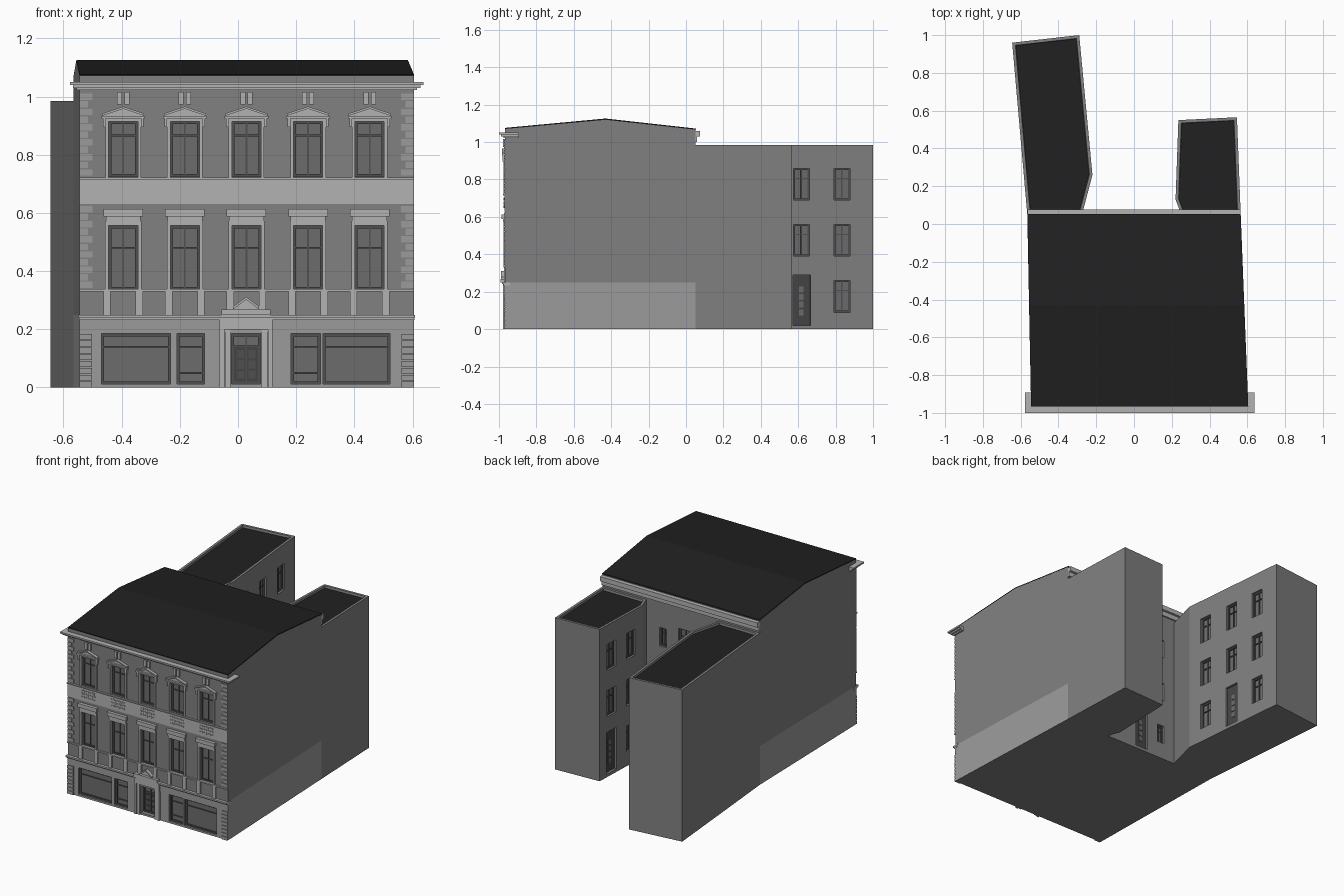
import bpy, bmesh
from mathutils import Matrix, Vector

if "Cube" in bpy.data.objects:
    bpy.data.objects.remove(bpy.data.objects["Cube"])

def mat(name, v):
    m = bpy.data.materials.new(name)
    m.diffuse_color = (v, v, v, 1)
    m.use_nodes = True
    m.node_tree.nodes["Principled BSDF"].inputs["Base Color"].default_value = m.diffuse_color
    return m

WALL, GROUND, TRIM = mat("wall", .22), mat("ground_wall", .33), mat("trim", .45)
ROOF, FRAME, GLASS, DOOR = mat("roof", .015), mat("frame", .08), mat("glass", .15), mat("door", .06)

def obj(name, bm, *mats):
    bmesh.ops.recalc_face_normals(bm, faces=bm.faces)
    me = bpy.data.meshes.new(name)
    bm.to_mesh(me)
    o = bpy.data.objects.new(name, me)
    bpy.context.collection.objects.link(o)
    for m in mats:
        me.materials.append(m)
    return o

def loft(bm, a, b):
    """Closed solid between two matching outlines."""
    va, vb = [bm.verts.new(p) for p in a], [bm.verts.new(p) for p in b]
    n = len(va)
    bm.faces.new(va)
    top = bm.faces.new(vb[::-1])
    for i in range(n):
        j = (i + 1) % n
        bm.faces.new((va[i], vb[i], vb[j], va[j]))
    return top

def poly(bm, M, pts, y0, y1):
    """Outline in the wall plane (x, z), extruded through depth y."""
    loft(bm, [M @ Vector((x, y0, z)) for x, z in pts], [M @ Vector((x, y1, z)) for x, z in pts])

def box(bm, M, x0, x1, y0, y1, z0, z1):
    poly(bm, M, [(x0, z0), (x1, z0), (x1, z1), (x0, z1)], y0, y1)

def wall_frame(p, q):
    """Local frame on a wall: x along it, y into it, z up."""
    x = Vector((q[0] - p[0], q[1] - p[1], 0)).normalized()
    z = Vector((0, 0, 1))
    M = Matrix((x, z.cross(x), z)).transposed().to_4x4()
    M.translation = (p[0], p[1], 0)
    return M

XL, XR, YF, YB, XBL, XBR = -.545, .605, -.967, .05, -.565, .565
FRONT = wall_frame((0, YF), (1, YF))
BACK = wall_frame((0, YB), (-1, YB))
LEFT = wall_frame((-.22, .26), (-.29, 1.0))
RIGHT = wall_frame((.235, .55), (.22, .13))

frames, glass, doors, trim, quoins, ornament = (bmesh.new() for _ in range(6))
cuts = {k: bmesh.new() for k in ("main", "left", "right")}

def opening(host, M, x0, x1, z0, z1, mull=(), trans=(), d=.025, b=.009):
    box(cuts[host], M, x0, x1, -.02, d, z0, z1)
    f0, f1 = d - .012, d + .001
    for r in ((x0, x0 + b, z0, z1), (x1 - b, x1, z0, z1), (x0 + b, x1 - b, z0, z0 + b), (x0 + b, x1 - b, z1 - b, z1)):
        box(frames, M, r[0], r[1], f0, f1, r[2], r[3])
    for m in mull:
        box(frames, M, m - .003, m + .003, f0 + .003, f1, z0 + b, z1 - b)
    for t in trans:
        box(frames, M, x0 + b, x1 - b, f0 + .002, f1, t - .003, t + .003)
    box(glass, M, x0 + b, x1 - b, d - .004, f1, z0 + b, z1 - b)

def window(host, M, x, z0, w=.085, h=.17):
    opening(host, M, x - w / 2, x + w / 2, z0, z0 + h, (x,), (z0 + h * .68,))

def door(host, M, x, z0, z1, w=.095):
    box(cuts[host], M, x - w / 2, x + w / 2, -.02, .025, z0, z1)
    box(doors, M, x - w / 2, x + w / 2, .015, .026, z0, z1)
    for k in range(4):
        a = z0 + (z1 - z0) * (.2 + .15 * k)
        box(glass, M, x - .012, x + .012, .012, .016, a, a + .032)

def chevron(M, x, w, z0, z1, t, depth):
    poly(trim, M, [(x - w, z0), (x, z1 - t), (x + w, z0), (x + w, z0 + t), (x, z1), (x - w, z0 + t)], -depth, 0)
    poly(trim, M, [(x - w, z0), (x + w, z0), (x, z1 - t)], -depth * .3, 0)

# Street facade: five window bays
for i in range(5):
    x = .029 + (i - 2) * .2118
    # upper window with surround and pediment
    opening("main", FRONT, x - .05, x + .05, .725, .915, (x,), (.866,))
    for s in (-1, 1):
        a, c = sorted((x + s * .05, x + s * .061))
        box(trim, FRONT, a, c, -.008, 0, .718, .925)
        a, c = sorted((x + s * .061, x + s * .07))
        box(trim, FRONT, a, c, -.014, 0, .895, .925)
        a, c = sorted((x + s * .004, x + s * .021))
        box(trim, FRONT, a, c, -.012, 0, .973, 1.016)
    box(trim, FRONT, x - .05, x + .05, -.008, 0, .915, .925)
    box(trim, FRONT, x - .075, x + .075, -.018, 0, .925, .934)
    chevron(FRONT, x, .072, .934, .966, .008, .018)
    # relief panel below it
    for r in range(3):
        for c in range(7):
            px, pz = x + (c - 3) * .015, .655 + r * .02
            h = .008 if (r + c) % 2 else .005
            poly(ornament, FRONT, [(px - h, pz), (px, pz - h), (px + h, pz), (px, pz + h)], -.009, -.003)
    # lower window with hood and pedestal strips
    opening("main", FRONT, x - .05, x + .05, .337, .556, (x,), (.48,))
    for s in (-1, 1):
        a, c = sorted((x + s * .05, x + s * .062))
        box(trim, FRONT, a, c, -.008, 0, .337, .572)
        a, c = sorted((x + s * .043, x + s * .068))
        box(trim, FRONT, a, c, -.007, 0, .25, .335)
    box(trim, FRONT, x - .05, x + .05, -.008, 0, .556, .572)
    box(trim, FRONT, x - .06, x + .06, -.012, 0, .572, .588)
    box(trim, FRONT, x - .068, x + .068, -.02, 0, .588, .613)

# Horizontal bands
box(trim, FRONT, XL, XR, -.004, 0, .63, .718)
box(trim, FRONT, XL, XR, -.012, 0, .715, .722)
box(trim, FRONT, XL, XR, -.01, 0, .33, .338)
for z0, z1, p in ((1.022, 1.03, .01), (1.03, 1.04, .022), (1.04, 1.05, .033)):
    box(trim, FRONT, XL - p, XR + p, -p, .075, z0, z1)
for z0, z1, p in ((.19, .232, .003), (.232, .24, .01), (.24, .25, .018)):
    box(trim if z0 > .2 else quoins, FRONT, XL - p * .2, XR + p * .2, -p, .027, z0, z1)
for z0, z1, p in ((1.0, 1.03, .01), (1.03, 1.06, .026)):
    box(trim, BACK, -XBR, -XBL, -p, 0, z0, z1)

# Corner quoins
for s in (0, 1):
    def quoin(w, p, z0, z1):
        a, c = (XL, XL + w) if s == 0 else (XR - w, XR)
        box(quoins, FRONT, a, c, -p, 0, z0, z1)
    for k in range(8):
        quoin(.043, .006, k * .0235, k * .0235 + .02)
    for z0, n in ((.342, 11), (.728, 11)):
        for k in range(n):
            quoin(.03 if k % 2 else .045, .005, z0 + k * .026, z0 + k * .026 + .022)

# Shop fronts and street entrance
opening("main", FRONT, -.47, -.232, .012, .185, (), (.14,))
opening("main", FRONT, -.21, -.115, .012, .185, (), (.14, .05))
opening("main", FRONT, .183, .283, .012, .185, (), (.14, .05))
opening("main", FRONT, .292, .523, .012, .185, (), (.14,))
opening("main", FRONT, -.022, .077, .012, .185, (.028,), (.142,), d=.04)
box(doors, FRONT, -.015, .07, .033, .04, .018, .14)
for s in (-1, 1):
    for k in range(3):
        cx = .028 + s * .02
        box(frames, FRONT, cx - .012, cx + .012, .029, .035, .03 + k * .036, .056 + k * .036)
    cx = .028 + s * .083
    box(trim, FRONT, cx - .008, cx + .008, -.012, 0, 0, .235)
    cx = .028 + s * .063
    box(trim, FRONT, cx - .01, cx + .01, -.006, 0, 0, .2)
box(trim, FRONT, -.05, .106, -.012, 0, .2, .25)
box(trim, FRONT, -.056, .112, -.024, 0, .25, .268)
chevron(FRONT, .028, .045, .268, .312, .01, .022)

# Courtyard windows and doors
for k in range(3):
    z = .09 + .3 * k
    for u in (.14, .36, .577):
        if k or u != .36:
            window("left", LEFT, u, z)
    for u in (.115, .305):
        if k or u != .115:
            window("right", RIGHT, u, z)
    for x in (-.13, .17):
        window("main", BACK, x, z + .02, .05, .12)
    if k:
        window("main", BACK, .02, z, .08)
door("left", LEFT, .36, .02, .29)
door("right", RIGHT, .115, .02, .29)
door("main", BACK, .02, .02, .27, .09)

# Main block with a tapering plan, lighter at ground level
def section(pts, side):
    a, b = ((XL, XBL), (XR, XBR))[side]
    return [(a + (b - a) * (y - YF) / (YB - YF), y, z) for y, z in pts]

bm = bmesh.new()
prof = [(YF, 0), (YB, 0), (YB, 1.066), (-.43, 1.119), (YF, 1.07)]
loft(bm, section(prof, 0), section(prof, 1))
bmesh.ops.bisect_plane(bm, geom=bm.verts[:] + bm.edges[:] + bm.faces[:], plane_co=(0, 0, .25), plane_no=(0, 0, 1))
for f in bm.faces:
    c = f.calc_center_median()
    f.material_index = int(.01 < c.z < .25 and c.y < .04)
hosts = {"main": obj("main_building", bm, WALL, GROUND)}

# Low gable roof
bm = bmesh.new()
prof = [(YF, 1.07), (-.43, 1.119), (YB + .004, 1.066), (YB + .004, 1.072), (-.43, 1.126), (YF, 1.076)]
loft(bm, section(prof, 0), section(prof, 1))
obj("main_roof", bm, ROOF)

# Rear wings with parapets around a sunken flat roof
def wing(name, pts):
    bm = bmesh.new()
    top = loft(bm, [(x, y, 0) for x, y in pts], [(x, y, .985) for x, y in pts])
    bmesh.ops.recalc_face_normals(bm, faces=bm.faces)
    bmesh.ops.inset_individual(bm, faces=[top], thickness=.016, use_even_offset=True)
    bmesh.ops.inset_individual(bm, faces=[top], thickness=.002, depth=-.014, use_even_offset=True)
    top.material_index = 1
    return obj(name, bm, WALL, ROOF)

hosts["left"] = wing("left_rear_wing", [(XBL, YB), (-.275, YB), (-.22, .26), (-.29, 1.0), (-.645, .96)])
hosts["right"] = wing("right_rear_wing", [(.25, YB), (.22, .13), (.235, .55), (.545, .565), (XBR, YB)][::-1])

# Cut the window and door recesses
for k, o in hosts.items():
    cutter = obj(k + "_opening_cutter", cuts[k])
    cutter.hide_render = True
    cutter.hide_viewport = True
    cutter.display_type = 'WIRE'
    m = o.modifiers.new("openings", 'BOOLEAN')
    m.operation, m.solver, m.object = 'DIFFERENCE', 'EXACT', cutter

obj("window_frames", frames, FRAME)
obj("window_glass", glass, GLASS)
obj("doors", doors, DOOR)
obj("facade_trim", trim, TRIM)
obj("corner_quoins", quoins, GROUND)
obj("relief_ornament", ornament, TRIM)
